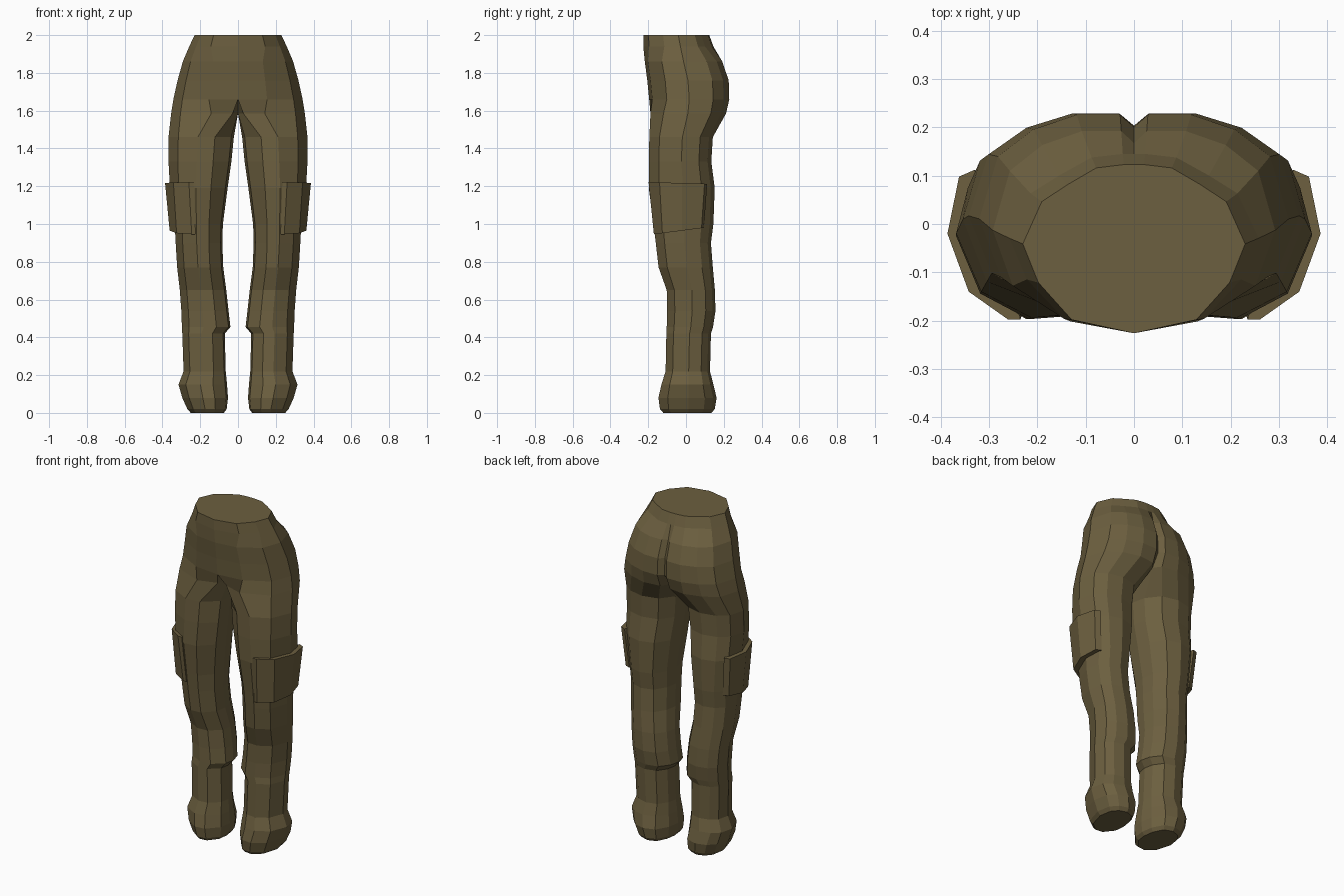
import bpy, bmesh

cloth = bpy.data.materials.new("olive_cloth")
cloth.diffuse_color = (0.150, 0.115, 0.050, 1)

# Half cross-sections: u runs from the inner to the outer side, v from front to back
WAIST = [(0, 0), (.56, .08), (.86, .30), (1, .53), (.83, .78), (.60, .88),
         (.34, .98), (.09, 1), (0, 1), (0, .6), (0, .3)]
HIP = [(0, 0), (.45, .04), (.86, .22), (1, .50), (.88, .80), (.65, .93),
       (.37, 1), (.09, 1), (0, .94), (0, .6), (0, .3)]
CROTCH = [(.08, .10), (.40, .01), (.86, .18), (1, .50), (.90, .80), (.66, .93),
          (.37, 1), (.09, .97), (0, .86), (0, .6), (0, .27)]
LEG = [(.29, .02), (.55, 0), (.85, .16), (1, .52), (.93, .80), (.76, .94),
       (.50, 1), (.22, .93), (.05, .70), (0, .47), (.04, .24)]

# shape, height, inner x, outer x, front y, back y
LEVELS = [
    (WAIST, 2.00, 0, .230, -.226, .123),
    (WAIST, 1.94, 0, .258, -.226, .145),
    (HIP, 1.86, 0, .292, -.218, .192),
    (HIP, 1.76, 0, .320, -.205, .226),
    (HIP, 1.66, 0, .342, -.195, .229),
    (CROTCH, 1.585, 0, .354, -.192, .212),
    (LEG, 1.46, .022, .368, -.194, .142),
    (LEG, 1.33, .035, .368, -.197, .134),
    (LEG, 1.19, .055, .360, -.197, .152),
    (LEG, 1.00, .080, .335, -.172, .145),
    (LEG, .90, .083, .330, -.160, .132),
    (LEG, .77, .078, .322, -.145, .142),
    (LEG, .65, .062, .308, -.102, .153),
    (LEG, .54, .050, .300, -.100, .156),
    (LEG, .455, .040, .297, -.102, .143),
    (LEG, .42, .070, .295, -.104, .132),
    (LEG, .22, .065, .288, -.108, .127),
    (LEG, .15, .058, .315, -.130, .145),
    (LEG, .08, .053, .295, -.146, .162),
    (LEG, .02, .060, .268, -.138, .152),
    (LEG, 0, .075, .250, -.120, .135),
]


def finish(name, rings):
    """Loft closed rings, cap both ends and mirror across the middle."""
    bm = bmesh.new()
    loops = [[bm.verts.new(p) for p in ring] for ring in rings]
    n = len(loops[0])
    for a, b in zip(loops, loops[1:]):
        for i in range(n):
            j = (i + 1) % n
            bm.faces.new((a[i], a[j], b[j], b[i]))
    bm.faces.new(loops[0])
    bm.faces.new(loops[-1])
    bmesh.ops.recalc_face_normals(bm, faces=bm.faces)
    # open the seam where the two halves join
    seam = [f for f in bm.faces if all(abs(v.co.x) < 1e-5 for v in f.verts)]
    bmesh.ops.delete(bm, geom=seam, context='FACES')
    mesh = bpy.data.meshes.new(name)
    bm.to_mesh(mesh)
    bm.free()
    mesh.materials.append(cloth)
    obj = bpy.data.objects.new(name, mesh)
    bpy.context.collection.objects.link(obj)
    mirror = obj.modifiers.new("mirror", 'MIRROR')
    mirror.use_clip = True
    mirror.merge_threshold = 0.0005
    return obj


# Trousers: waist, seat and both legs in one loft
finish("trousers", [[(x0 + u * (x1 - x0), y0 + v * (y1 - y0), z) for u, v in shape]
                    for shape, z, x0, x1, y0, y1 in LEVELS])

# Side pockets: a thick flap wrapped round the outer thigh
TOP = [(.235, -.198), (.260, -.198), (.342, -.140), (.386, -.020),
       (.362, .098), (.330, .112), (.300, .02), (.25, -.12)]
BOTTOM = [(.225, -.168), (.245, -.170), (.325, -.125), (.362, -.020),
          (.342, .082), (.310, .095), (.280, .02), (.23, -.12)]
finish("side_pockets", [
    [(x, y, 1.222 - .03 * (y + .2)) for x, y in TOP],
    [(x, y, .965 + .13 * (y + .02)) for x, y in BOTTOM],
])
